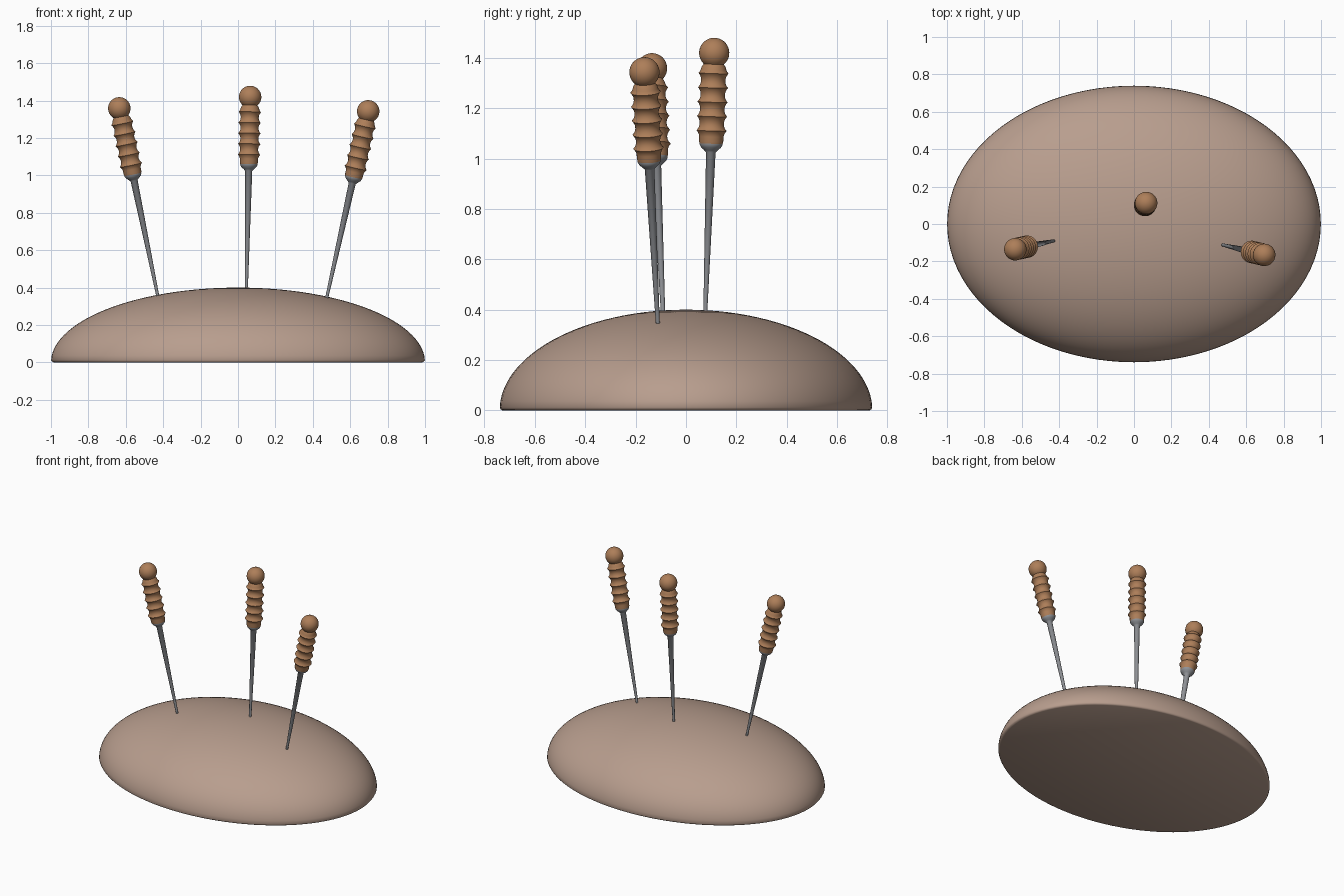
import bpy, bmesh, math
from mathutils import Vector

if "Cube" in bpy.data.objects:
    bpy.data.objects.remove(bpy.data.objects["Cube"])


def material(name, color):
    m = bpy.data.materials.new(name)
    m.diffuse_color = color
    m.use_nodes = True
    m.node_tree.nodes["Principled BSDF"].inputs["Base Color"].default_value = m.diffuse_color
    return m


def lathe(name, profile, mat, segs=32, angle=50):
    """Revolve (radius, z) points around z; radius 0 closes to a pole."""
    bm = bmesh.new()
    rings = []
    for r, z in profile:
        n = 1 if r == 0 else segs
        rings.append([bm.verts.new((r * math.cos(2 * math.pi * i / segs),
                                    r * math.sin(2 * math.pi * i / segs), z)) for i in range(n)])
    for a, b in zip(rings, rings[1:]):
        for i in range(segs):
            j = (i + 1) % segs
            quad = [a[i % len(a)], a[j % len(a)], b[j % len(b)], b[i % len(b)]]
            bm.faces.new(list(dict.fromkeys(quad)))
    bmesh.ops.recalc_face_normals(bm, faces=bm.faces)
    me = bpy.data.meshes.new(name)
    bm.to_mesh(me)
    bm.free()
    ob = bpy.data.objects.new(name, me)
    bpy.context.collection.objects.link(ob)
    if mat:
        me.materials.append(mat)
    bpy.ops.object.select_all(action='DESELECT')
    ob.select_set(True)
    bpy.context.view_layer.objects.active = ob
    bpy.ops.object.shade_smooth_by_angle(angle=math.radians(angle))
    return ob


skin = material("dome_tan", (0.48, 0.34, 0.27, 1))
wood = material("handle_wood", (0.42, 0.21, 0.10, 1))
steel = material("steel", (0.28, 0.29, 0.31, 1))

# Flat-bottomed half ellipsoid with a slightly turned-in rim
dome_profile = [(0, 0), (0.985, 0), (0.994, 0.004), (0.999, 0.012)]
for k in range(1, 28):
    t = math.radians(2 + 88 * k / 27)
    dome_profile.append((0 if k == 27 else math.cos(t), 0.4 * math.sin(t)))
dome = lathe("dome", dome_profile, skin, 96)
dome.scale = (1, 0.74, 1)

# Tool profiles, measured along the axis from the point of entry
shaft_profile = [(0, -0.06), (0.006, -0.058), (0.008, 0), (0.019, 0.625),
                 (0.028, 0.634), (0.040, 0.645), (0.046, 0.656), (0.046, 0.664), (0, 0.664)]

# Ribbed grip: concave valleys between five narrow ridges, ending in a ball
grip_profile = [(0, 0.655), (0.045, 0.656), (0.048, 0.668)]
first, pitch = 0.711, 0.057
for k in range(5):
    for u in (-0.42, -0.25, -0.12, -0.05, 0, 0.05, 0.12, 0.25, 0.42):
        grip_profile.append((0.048 + 0.012 * (1 - abs(u) / 0.5) ** 2.2, first + pitch * (k + u)))
for k in range(17):
    t = math.radians(-48 + 138 * k / 16)
    grip_profile.append((0 if k == 16 else 0.06 * math.cos(t), 1.02 + 0.06 * math.sin(t)))

# Entry point and ball centre of each tool
tools = {
    "left": ((-0.43, -0.09, 0.36), (-0.635, -0.135, 1.36)),
    "middle": ((0.045, 0.077, 0.40), (0.065, 0.112, 1.42)),
    "right": ((0.475, -0.112, 0.348), (0.696, -0.165, 1.342)),
}
for side, (tip, ball) in tools.items():
    rot = (Vector(ball) - Vector(tip)).to_track_quat('Z', 'Y').to_euler()
    for part, prof, mat in (("shaft", shaft_profile, steel), ("grip", grip_profile, wood)):
        ob = lathe(f"{side}_{part}", prof, mat)
        ob.location = tip
        ob.rotation_euler = rot
